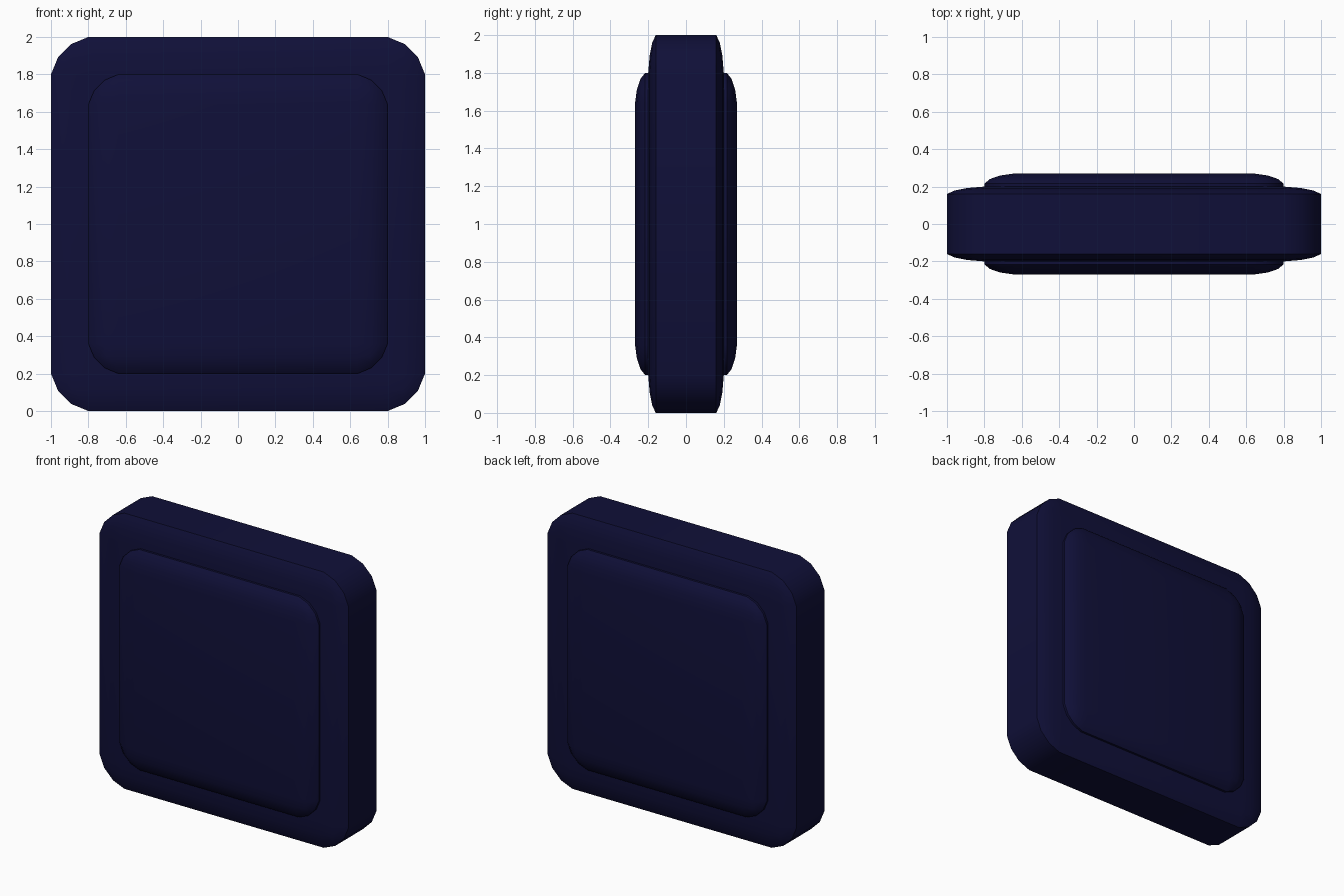
import bpy, bmesh, math

if "Cube" in bpy.data.objects:
    bpy.data.objects.remove(bpy.data.objects["Cube"])

navy = bpy.data.materials.new("navy")
navy.diffuse_color = (0.005, 0.005, 0.04, 1)
navy.use_nodes = True
navy.node_tree.nodes["Principled BSDF"].inputs["Base Color"].default_value = navy.diffuse_color


def rounded_block(name, half, bevel, segments):
    """Evenly bevelled cube, squashed to the half sizes given."""
    bm = bmesh.new()
    bmesh.ops.create_cube(bm, size=2)
    bmesh.ops.bevel(bm, geom=bm.edges[:], offset=bevel, offset_type='OFFSET',
                    segments=segments, profile=0.42, affect='EDGES')
    bmesh.ops.scale(bm, vec=half, verts=bm.verts)
    bmesh.ops.translate(bm, vec=(0, 0, 1), verts=bm.verts)
    mesh = bpy.data.meshes.new(name)
    bm.to_mesh(mesh)
    bm.free()
    mesh.materials.append(navy)
    obj = bpy.data.objects.new(name, mesh)
    bpy.context.collection.objects.link(obj)
    bpy.ops.object.select_all(action='DESELECT')
    obj.select_set(True)
    bpy.context.view_layer.objects.active = obj
    bpy.ops.object.shade_smooth_by_angle(angle=math.radians(35))
    return obj


# Outer slab
rounded_block("outer_frame", (1.0, 0.2, 1.0), 0.2, 3)
# Raised panel showing on both faces
rounded_block("raised_panel", (0.8, 0.27, 0.8), 0.2, 3)
